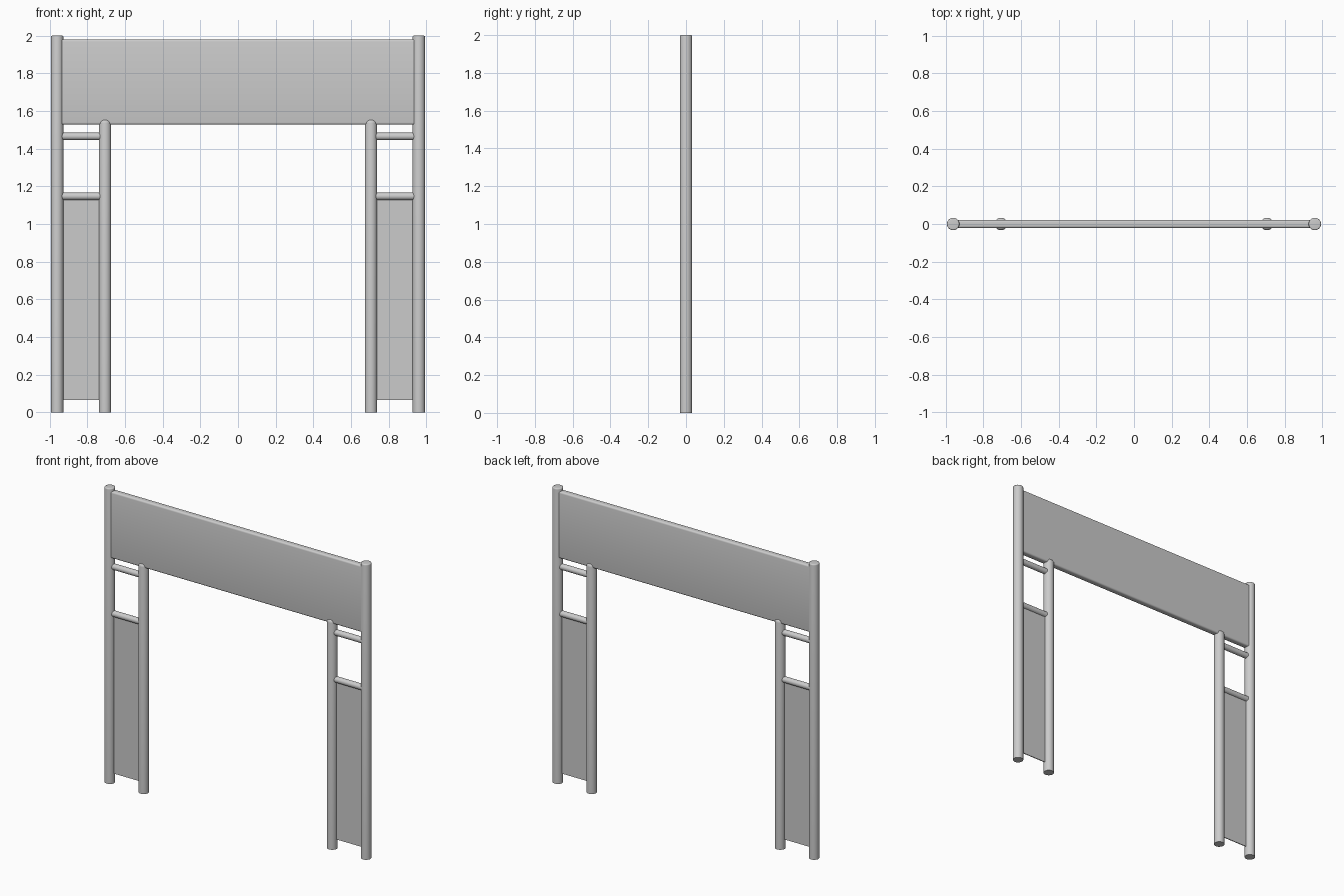
import bpy, bmesh, math
from mathutils import Matrix

if "Cube" in bpy.data.objects:
    bpy.data.objects.remove(bpy.data.objects["Cube"])


def finish(name, bm, loc):
    me = bpy.data.meshes.new(name)
    bm.to_mesh(me)
    bm.free()
    ob = bpy.data.objects.new(name, me)
    bpy.context.collection.objects.link(ob)
    ob.location = loc
    bpy.ops.object.select_all(action='DESELECT')
    ob.select_set(True)
    bpy.context.view_layer.objects.active = ob
    bpy.ops.object.shade_smooth_by_angle(angle=math.radians(35))
    return ob


def post(name, x, height, radius, rounding):
    bm = bmesh.new()
    bmesh.ops.create_cone(bm, cap_ends=True, segments=32, radius1=radius,
                          radius2=radius, depth=height)
    rim = [e for e in bm.edges if all(v.co.z > 0 for v in e.verts)]
    bmesh.ops.bevel(bm, geom=rim, offset=rounding, segments=4, profile=0.5,
                    affect='EDGES')
    finish(name, bm, (x, 0, height / 2))


def rail(name, x, z, length, radius):
    bm = bmesh.new()
    bmesh.ops.create_cone(bm, cap_ends=True, segments=24, radius1=radius,
                          radius2=radius, depth=length,
                          matrix=Matrix.Rotation(math.pi / 2, 4, 'Y'))
    finish(name, bm, (x, 0, z))


def panel(name, x, z0, z1, width, thick, rounding=0):
    bm = bmesh.new()
    bmesh.ops.create_cube(bm, size=1)
    bmesh.ops.scale(bm, vec=(width, thick, z1 - z0), verts=bm.verts)
    if rounding:
        # round only the long horizontal edges
        long_edges = [e for e in bm.edges
                      if abs(e.verts[0].co.x - e.verts[1].co.x) > width / 2]
        bmesh.ops.bevel(bm, geom=long_edges, offset=rounding, segments=4,
                        profile=0.5, affect='EDGES')
    finish(name, bm, (x, 0, (z0 + z1) / 2))


# wide header board between the outer posts
panel("header_board", 0, 1.527, 1.98, 1.92, 0.044, 0.012)

# matching leg frames on each side
for side, s in (("left", -1), ("right", 1)):
    post(f"outer_post_{side}", s * 0.96, 2.0, 0.033, 0.007)
    post(f"inner_post_{side}", s * 0.706, 1.555, 0.033, 0.02)
    mid = s * 0.833
    rail(f"upper_rail_{side}", mid, 1.465, 0.22, 0.02)
    rail(f"lower_rail_{side}", mid, 1.147, 0.22, 0.02)
    panel(f"leg_panel_{side}", mid, 0.065, 1.147, 0.21, 0.006)
